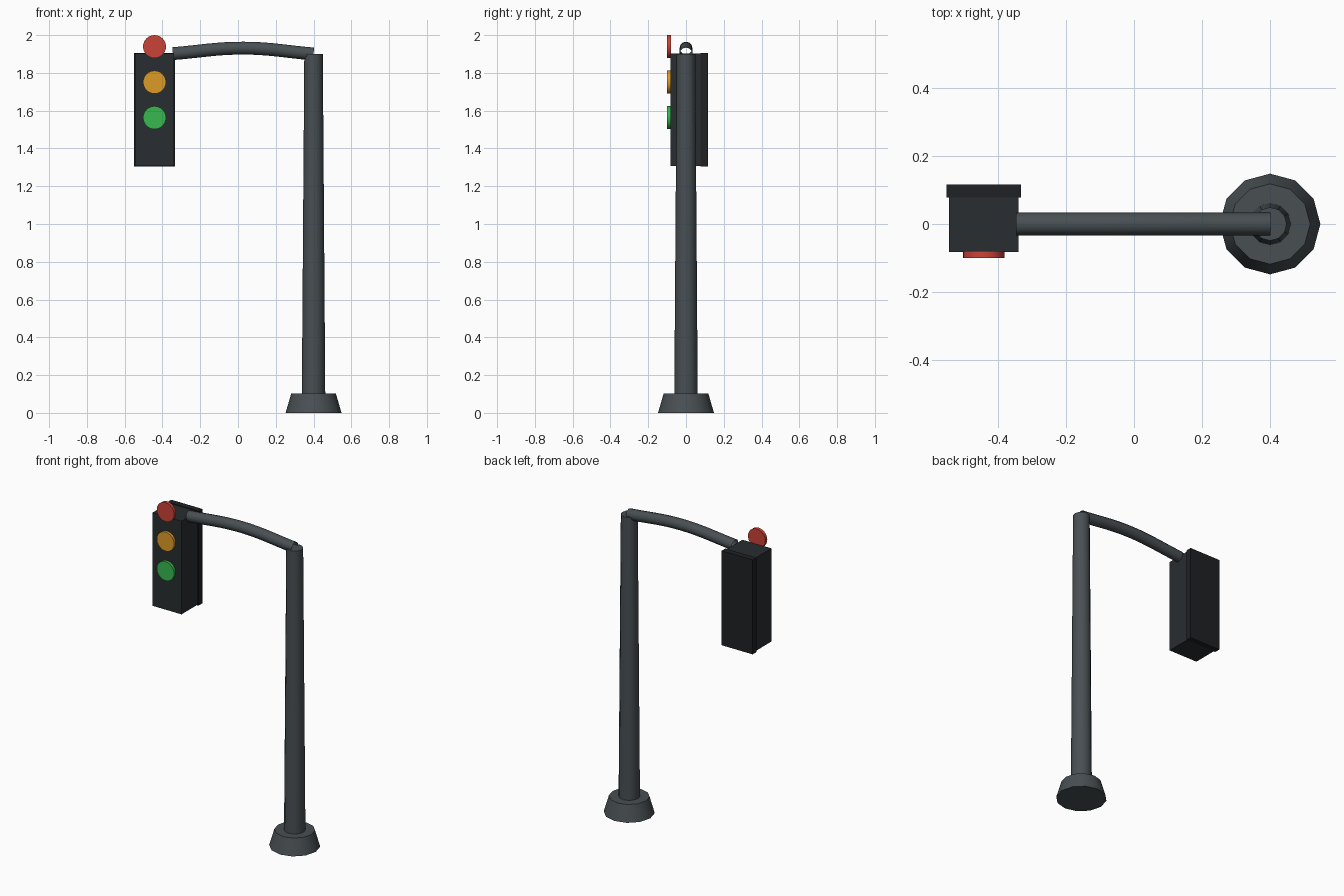
import bpy, math

if "Cube" in bpy.data.objects:
    bpy.data.objects.remove(bpy.data.objects["Cube"])

POLE_X, HEAD_X = 0.40, -0.442


def material(name, rgb):
    m = bpy.data.materials.new(name)
    m.diffuse_color = (*rgb, 1)
    m.use_nodes = True
    m.node_tree.nodes["Principled BSDF"].inputs["Base Color"].default_value = m.diffuse_color
    return m


steel = material("steel", (0.065, 0.078, 0.085))
shell = material("shell", (0.022, 0.026, 0.029))
plate = material("plate", (0.014, 0.015, 0.016))


def finish(name, mat, smooth=False):
    ob = bpy.context.object
    ob.name = name
    ob.data.materials.append(mat)
    if smooth:
        bpy.ops.object.shade_smooth_by_angle(angle=math.radians(40))
    return ob


def frustum(name, r1, r2, z1, z2, sides, mat):
    bpy.ops.mesh.primitive_cone_add(vertices=sides, radius1=r1, radius2=r2, depth=z2 - z1,
                                    location=(POLE_X, 0, (z1 + z2) / 2))
    return finish(name, mat, True)


def box(name, lo, hi, mat):
    bpy.ops.mesh.primitive_cube_add(size=1, location=[(a + b) / 2 for a, b in zip(lo, hi)])
    bpy.context.object.scale = [b - a for a, b in zip(lo, hi)]
    bpy.ops.object.transform_apply(location=False, rotation=False, scale=True)
    return finish(name, mat)


# Foot and tapered pole
frustum("base", 0.148, 0.118, 0.0, 0.103, 12, steel)
frustum("pole", 0.062, 0.049, 0.10, 1.90, 12, steel)

# Gently arched arm, an open-ended tube
curve = bpy.data.curves.new("arm", 'CURVE')
curve.dimensions = '3D'
curve.bevel_depth = 0.034
curve.bevel_resolution = 4
curve.resolution_u = 8
spline = curve.splines.new('BEZIER')
spline.bezier_points.add(2)
for p, co in zip(spline.bezier_points, [(POLE_X, 1.90), (0.03, 1.931), (-0.345, 1.902)]):
    p.co = (co[0], 0, co[1])
    p.handle_left_type = p.handle_right_type = 'AUTO'
arm = bpy.data.objects.new("arm", curve)
bpy.context.collection.objects.link(arm)
curve.materials.append(steel)

# Signal housing with back plate
box("housing", (-0.544, -0.083, 1.308), (-0.340, 0.08, 1.902), shell)
box("back_plate", (-0.551, 0.078, 1.304), (-0.333, 0.116, 1.906), plate)

# Three lamps on the front face
for name, z, rgb in [("red", 1.939, (0.60, 0.055, 0.04)),
                     ("amber", 1.751, (0.72, 0.33, 0.02)),
                     ("green", 1.563, (0.04, 0.48, 0.08))]:
    bpy.ops.mesh.primitive_cylinder_add(vertices=24, radius=0.061, depth=0.02,
                                        location=(HEAD_X, -0.09, z),
                                        rotation=(math.pi / 2, 0, 0))
    finish(name + "_lamp", material(name, rgb), True)
